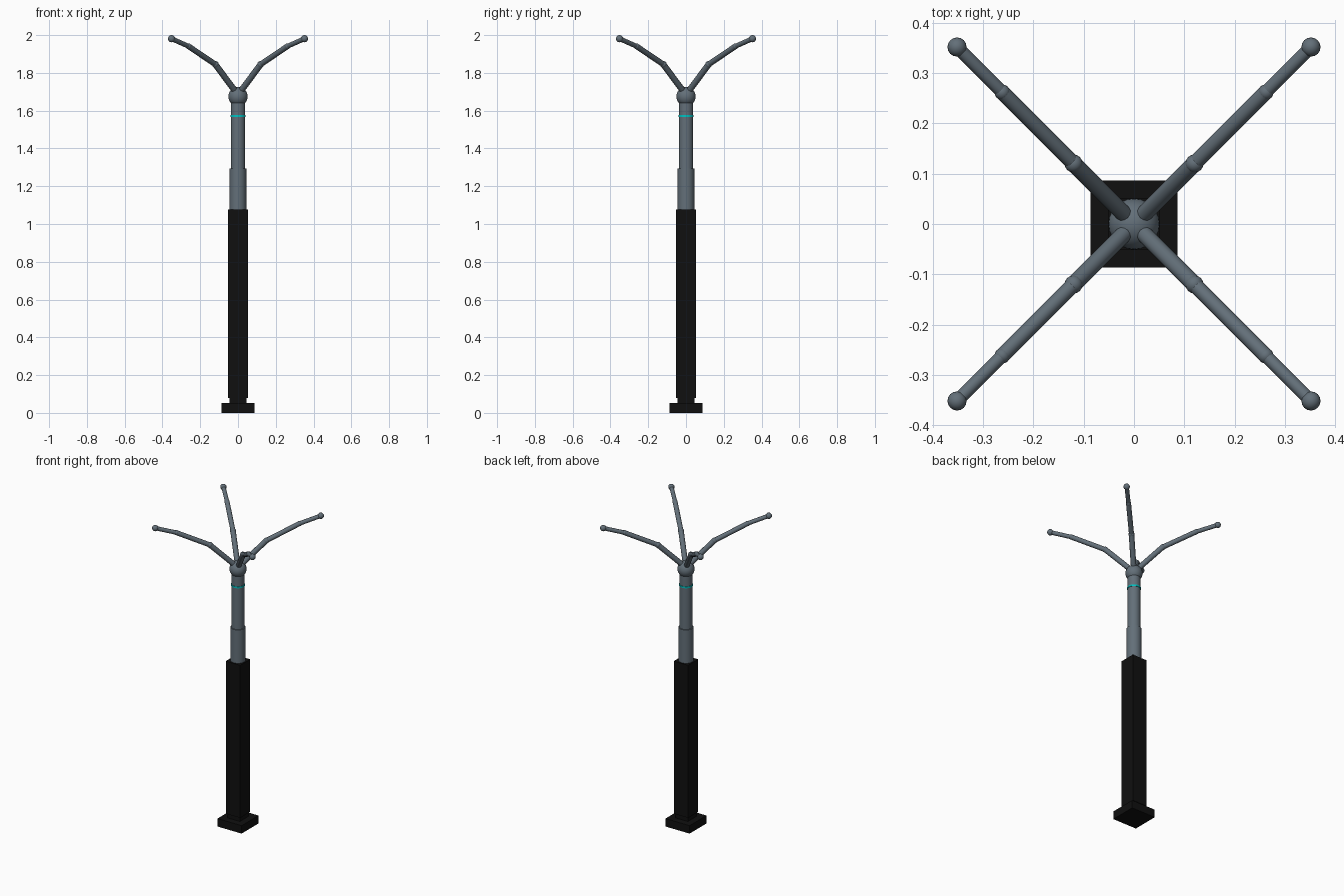
import bpy, math
from mathutils import Vector

if "Cube" in bpy.data.objects:
    bpy.data.objects.remove(bpy.data.objects["Cube"])


def material(name, rgb):
    m = bpy.data.materials.new(name)
    m.diffuse_color = (*rgb, 1)
    m.use_nodes = True
    m.node_tree.nodes["Principled BSDF"].inputs["Base Color"].default_value = m.diffuse_color
    return m


BLACK = material("matte black", (0.005, 0.005, 0.005))
GREY = material("slate grey", (0.125, 0.16, 0.19))
CYAN = material("cyan", (0.0, 0.55, 0.55))


def finish(name, mat, smooth=True):
    ob = bpy.context.object
    ob.name = name
    ob.data.materials.append(mat)
    if smooth:
        bpy.ops.object.shade_smooth_by_angle(angle=math.radians(35))
    return ob


def box(name, half, z0, z1, mat):
    bpy.ops.mesh.primitive_cube_add(size=1, location=(0, 0, (z0 + z1) / 2))
    bpy.context.object.scale = (2 * half, 2 * half, z1 - z0)
    bpy.ops.object.transform_apply(location=False, rotation=False, scale=True)
    finish(name, mat, False)


def rod(name, a, b, r, mat, sides=24):
    a, b = Vector(a), Vector(b)
    d = b - a
    bpy.ops.mesh.primitive_cylinder_add(
        vertices=sides, radius=r, depth=d.length, location=(a + b) / 2,
        rotation=d.to_track_quat('Z', 'Y').to_euler())
    finish(name, mat)


def ball(name, p, r, mat, segments=16, rings=10):
    bpy.ops.mesh.primitive_uv_sphere_add(
        segments=segments, ring_count=rings, radius=r, location=p)
    finish(name, mat)


# Square base
box("foot_plate", 0.087, 0, 0.052, BLACK)
box("base_neck", 0.045, 0.052, 0.08, BLACK)
box("base_column", 0.052, 0.08, 1.077, BLACK)

# Telescoping mast with glowing band
rod("lower_mast", (0, 0, 1.07), (0, 0, 1.295), 0.044, GREY, 32)
rod("upper_mast", (0, 0, 1.29), (0, 0, 1.66), 0.038, GREY, 32)
rod("light_band", (0, 0, 1.566), (0, 0, 1.576), 0.041, CYAN, 32)
ball("hub", (0, 0, 1.675), 0.051, GREY, 24, 14)

# Four jointed arms on the diagonals: (offset, height) along each arm
PATH = [(0.02, 1.71), (0.12, 1.845), (0.262, 1.941), (0.352, 1.981)]
RADII = [0.0165, 0.0150, 0.0130]
JOINTS = [0.018, 0.0155, 0.019]
for sx in (-1, 1):
    for sy in (-1, 1):
        pts = [(sx * d, sy * d, z) for d, z in PATH]
        for i in range(3):
            rod("arm_segment", pts[i], pts[i + 1], RADII[i], GREY, 12)
            ball("arm_tip" if i == 2 else "arm_joint", pts[i + 1], JOINTS[i], GREY)
